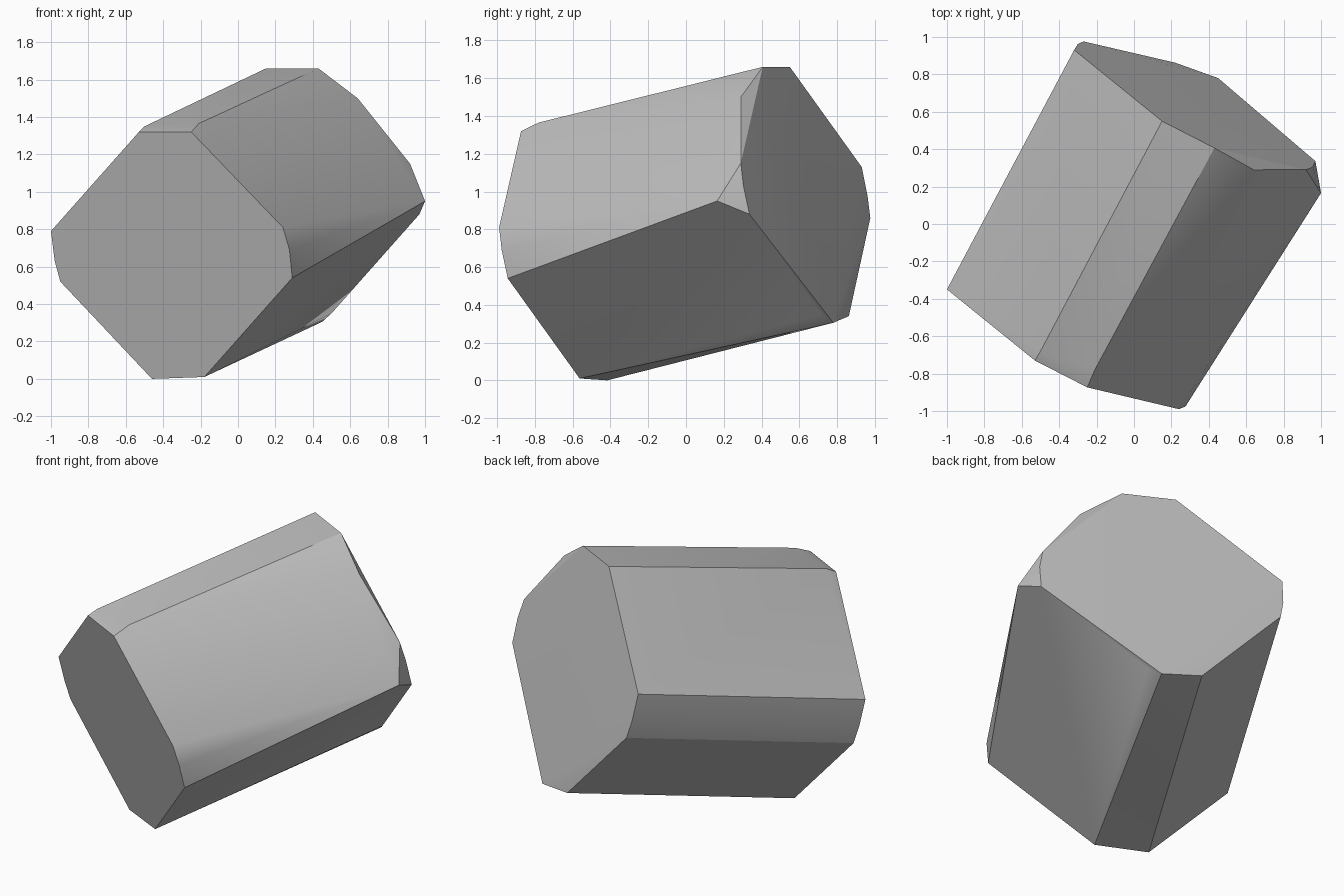
import bpy
import bmesh
import math
from mathutils import Vector

cube = bpy.data.objects.get("Cube")
if cube:
    bpy.data.objects.remove(cube, do_unlink=True)

# Grey stone material
stone = bpy.data.materials.new("stone_grey")
stone.use_nodes = True
grey = (0.5, 0.5, 0.5, 1.0)
stone.diffuse_color = grey
stone.node_tree.nodes["Principled BSDF"].inputs["Base Color"].default_value = grey

# Front end outline (x, z), lying on a tilted plane
outline = [(-0.53, 1.32), (-0.25, 1.32), (0.24, 0.81), (0.275, 0.69),
           (0.29, 0.54), (-0.18, 0.01), (-0.46, 0.0), (-0.95, 0.52),
           (-0.98, 0.63), (-1.0, 0.79)]
axis = Vector((0.68, 1.28, 0.34))


def on_front_plane(x, z):
    return Vector((x, -0.512 * x - 0.264 * z - 0.653, z))


front = [on_front_plane(x, z) for x, z in outline]
back = [p + axis for p in front]

# Chipped corners that break the regular block
chips = [(1.0, 0.165, 0.95),      # flared side corner
         (0.64, 0.29, 1.50),      # upper back edge
         (0.45, 0.78, 0.305),     # lower back edge
         (-0.50, -0.68, 1.35),    # upper front edge
         (-0.21, -0.78, 1.365)]

# Stone block as the hull of both ends and the chips
bm = bmesh.new()
for point in front + back + [Vector(c) for c in chips]:
    bm.verts.new(point)
hull = bmesh.ops.convex_hull(bm, input=bm.verts[:])
loose = [v for v in bm.verts if not v.link_faces]
bmesh.ops.delete(bm, geom=loose, context='VERTS')
bmesh.ops.dissolve_limit(bm, angle_limit=math.radians(1.5),
                         verts=bm.verts[:], edges=bm.edges[:])
bmesh.ops.recalc_face_normals(bm, faces=bm.faces[:])

mesh = bpy.data.meshes.new("stone_block")
bm.to_mesh(mesh)
bm.free()
mesh.materials.append(stone)
block = bpy.data.objects.new("stone_block", mesh)
bpy.context.collection.objects.link(block)

# Soft shading over the shallow edges
bpy.ops.object.select_all(action='DESELECT')
block.select_set(True)
bpy.context.view_layer.objects.active = block
bpy.ops.object.shade_smooth_by_angle(angle=math.radians(30))
